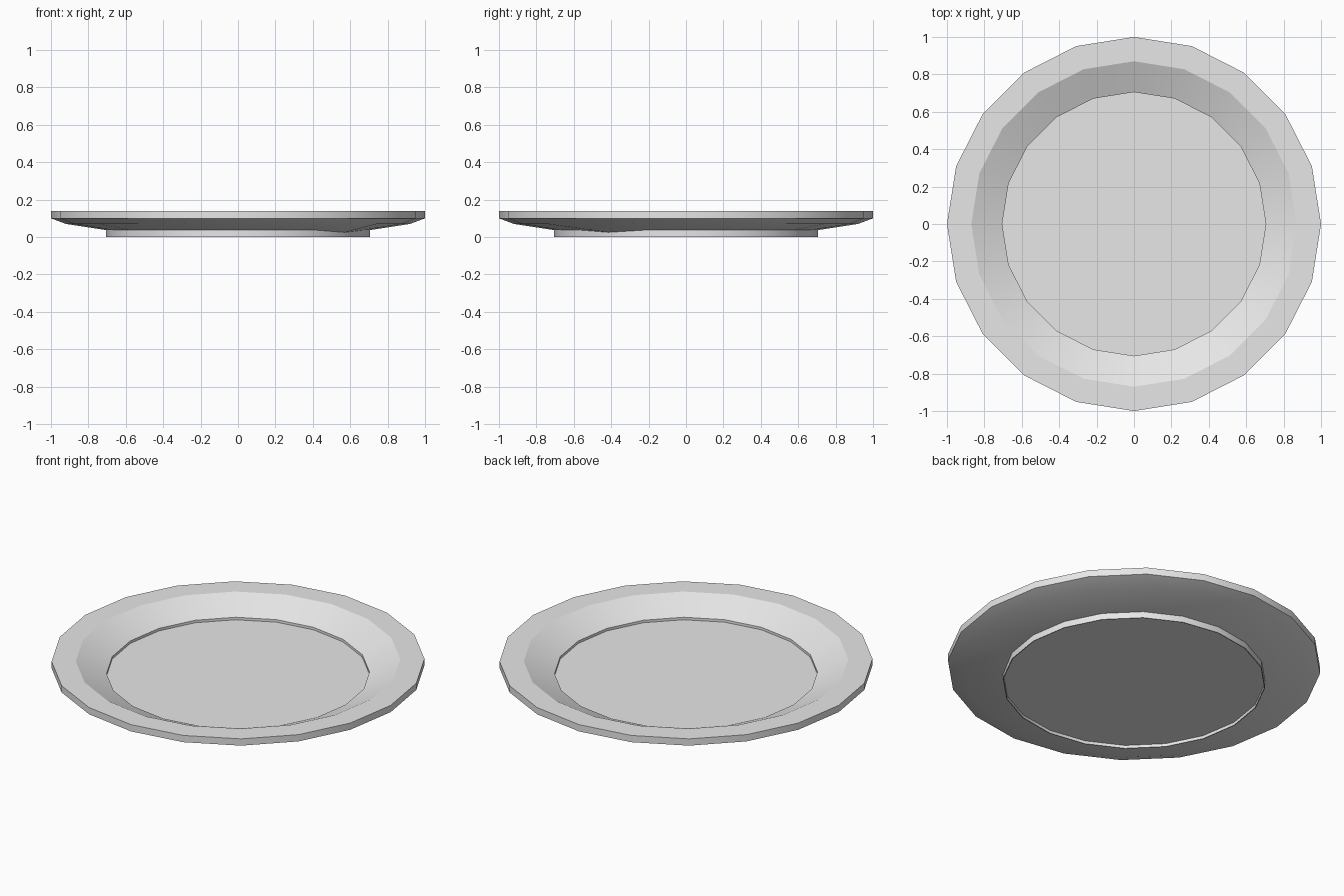
import bpy, bmesh, math

if "Cube" in bpy.data.objects:
    bpy.data.objects.remove(bpy.data.objects["Cube"])

SIDES = 20

# Plain grey ceramic
grey = bpy.data.materials.new("plain_grey")
grey.use_nodes = True
grey.diffuse_color = (0.8, 0.8, 0.8, 1)
grey.node_tree.nodes["Principled BSDF"].inputs["Base Color"].default_value = (0.8, 0.8, 0.8, 1)

# Closed cross-section (radius, height): floor, well, rim, underside, foot, recess
profile = [(0.705, 0.05), (0.705, 0.065), (0.87, 0.14), (1.0, 0.14), (1.0, 0.10),
           (0.92, 0.07), (0.705, 0.037), (0.705, 0.0), (0.70, 0.0), (0.70, 0.018)]

bm = bmesh.new()
rings = []
for r, z in profile:
    rings.append([bm.verts.new((r * math.cos(a), r * math.sin(a), z))
                  for a in (math.tau * i / SIDES for i in range(SIDES))])

# Walls between neighbouring rings
for low, high in zip(rings, rings[1:]):
    for i in range(SIDES):
        j = (i + 1) % SIDES
        bm.faces.new((low[i], low[j], high[j], high[i]))

# Floor and recessed base
bm.faces.new(rings[0])
bm.faces.new(rings[-1])

# Slightly sagging corner where the underside meets the foot
rings[6][18].co.z = 0.025

bmesh.ops.recalc_face_normals(bm, faces=bm.faces)
mesh = bpy.data.meshes.new("plate")
bm.to_mesh(mesh)
bm.free()
mesh.materials.append(grey)
plate = bpy.data.objects.new("plate", mesh)
bpy.context.collection.objects.link(plate)

# Smooth sides with crisp rim and foot edges
bpy.context.view_layer.objects.active = plate
plate.select_set(True)
bpy.ops.object.shade_smooth_by_angle(angle=math.radians(22))
